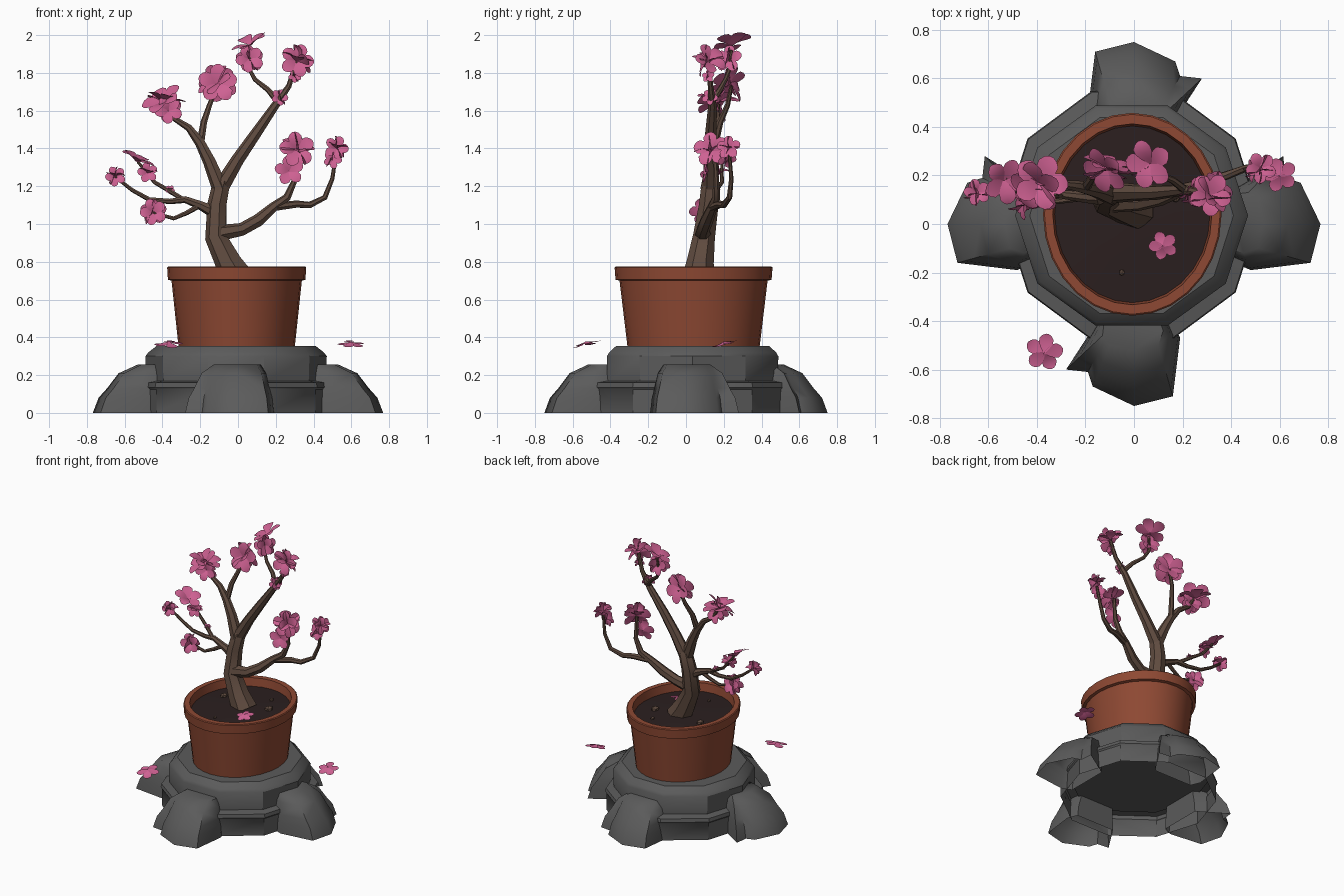
import bpy, bmesh, math, random
from mathutils import Vector, Matrix

random.seed(4)


def material(name, rgb):
    m = bpy.data.materials.new(name)
    m.diffuse_color = (*rgb, 1)
    return m


STONE = material("grey stone", (0.105, 0.105, 0.105))
CLAY = material("terracotta", (0.27, 0.066, 0.033))
SOIL = material("dark soil", (0.024, 0.014, 0.014))
BARK = material("brown bark", (0.115, 0.07, 0.05))
PINK = material("pink petal", (0.62, 0.12, 0.29))


def finish(name, bm, mat, angle=35, normals=True):
    if normals:
        bmesh.ops.recalc_face_normals(bm, faces=bm.faces[:])
    me = bpy.data.meshes.new(name)
    bm.to_mesh(me)
    bm.free()
    ob = bpy.data.objects.new(name, me)
    bpy.context.collection.objects.link(ob)
    me.materials.append(mat)
    bpy.ops.object.select_all(action='DESELECT')
    ob.select_set(True)
    bpy.context.view_layer.objects.active = ob
    bpy.ops.object.shade_smooth_by_angle(angle=math.radians(angle))
    return ob


def loft(bm, rings, cap_start=False, cap_end=False):
    vs = [[bm.verts.new(p) for p in ring] for ring in rings]
    for a, b in zip(vs, vs[1:]):
        for i in range(len(a)):
            j = (i + 1) % len(a)
            bm.faces.new((a[i], a[j], b[j], b[i]))
    if cap_start:
        bm.faces.new(vs[0][::-1])
    if cap_end:
        bm.faces.new(vs[-1])


def lathe(name, profile, sides, centre, mat, caps=(True, True)):
    """Elliptical turning; the profile holds (rx, ry, z)."""
    bm = bmesh.new()
    rings = []
    for rx, ry, z in profile:
        rings.append([(centre[0] + rx * math.cos(math.tau * i / sides),
                       centre[1] + ry * math.sin(math.tau * i / sides), z) for i in range(sides)])
    loft(bm, rings, *caps)
    return finish(name, bm, mat)


# Stepped ten-sided stone plinth, hollow underneath
C = (-0.01, 0.035)
lathe("plinth_lower_tier", [(0.52, 0.535, 0), (0.52, 0.535, 0.125), (0.53, 0.54, 0.135),
                            (0.525, 0.535, 0.16), (0.47, 0.475, 0.17)], 10, C, STONE, (False, False))
lathe("plinth_upper_tier", [(0.475, 0.475, 0.16), (0.48, 0.477, 0.30), (0.465, 0.465, 0.32),
                            (0.42, 0.425, 0.355)], 10, C, STONE)

# Four boulders: one shape blended from base outline to top outline, turned around the plinth
BASE = [(0.16, -0.40), (0.19, -0.47), (0.16, -0.71), (0.0, -0.75), (-0.17, -0.67), (-0.19, -0.61), (-0.28, -0.60),
        (-0.15, -0.40)]
TOP = [(0.10, -0.38), (0.12, -0.44), (0.10, -0.50), (0.0, -0.52), (-0.10, -0.50), (-0.12, -0.48), (-0.13, -0.46),
       (-0.12, -0.38)]
STEPS = [(0, 0), (0.08, 0.13), (0.13, 0.32), (0.21, 0.58), (0.255, 1)]
for side, turn, flip in (("front", 0, 1), ("back", 2, 1), ("left", 3, 1), ("right", 3, -1)):
    bm = bmesh.new()
    loft(bm, [[(*Vector(b).lerp(Vector(t), f), z) for b, t in zip(BASE, TOP)] for z, f in STEPS], False, True)
    stretch = 1.025 if turn == 3 else 1
    bmesh.ops.transform(bm, verts=bm.verts[:], matrix=Matrix.Diagonal((flip * stretch, 1, 1, 1))
                        @ Matrix.Rotation(turn * math.pi / 2, 4, 'Z'))
    finish("boulder_" + side, bm, STONE, 50)

# Oval clay pot with a thick rim, filled with soil
P = (-0.007, 0.04)
lathe("pot", [(0.308, 0.35, 0.352), (0.345, 0.392, 0.70), (0.364, 0.413, 0.705), (0.368, 0.418, 0.77),
              (0.362, 0.412, 0.775), (0.328, 0.373, 0.775), (0.318, 0.362, 0.70)], 28, P, CLAY, (True, False))
lathe("soil", [(0.322, 0.366, 0.715), (0.18, 0.2, 0.722), (0.05, 0.05, 0.727)], 28, P, SOIL, (False, True))
for i, (x, y, r) in enumerate([(-0.05, -0.2, 0.012), (-0.2, 0.12, 0.025), (0.17, 0.12, 0.028), (0.1, 0.25, 0.015)]):
    bm = bmesh.new()
    bmesh.ops.create_icosphere(bm, subdivisions=1, radius=r,
                               matrix=Matrix.Translation((x, y, 0.725)) @ Matrix.Diagonal((1, 1.2, 0.8, 1)))
    finish(f"pebble_{i}", bm, BARK, 20)


# Trunk and branches: tapering tubes, each point is (x, y, z, radius)
def tube(name, path, sides=7):
    pts = [Vector(p[:3]) for p in path]
    rings = []
    for i, p in enumerate(pts):
        t = (pts[min(i + 1, len(pts) - 1)] - pts[max(i - 1, 0)]).normalized()
        u = t.cross(Vector((0, 1, 0))).normalized()
        v = u.cross(t)
        r = path[i][3]
        rings.append([p + r * (u * math.cos(math.tau * k / sides) + v * math.sin(math.tau * k / sides))
                      for k in range(sides)])
    bm = bmesh.new()
    loft(bm, rings, True, True)
    finish(name, bm, BARK, 40)


tube("trunk", [(0.01, 0.065, 0.70, 0.09), (-0.045, 0.075, 0.79, 0.074), (-0.115, 0.095, 0.93, 0.060),
               (-0.11, 0.12, 1.10, 0.053), (-0.085, 0.13, 1.22, 0.048), (-0.07, 0.13, 1.26, 0.02)])
tube("right_upper_branch", [(-0.09, 0.13, 1.19, 0.045), (0.0, 0.13, 1.34, 0.036), (0.09, 0.13, 1.47, 0.031),
                            (0.20, 0.14, 1.63, 0.023), (0.27, 0.13, 1.73, 0.015), (0.31, 0.12, 1.86, 0.011)])
tube("top_twig", [(0.21, 0.14, 1.65, 0.018), (0.16, 0.18, 1.71, 0.015), (0.09, 0.21, 1.765, 0.012),
                  (0.06, 0.23, 1.82, 0.011), (0.07, 0.24, 1.92, 0.009)])
tube("left_upper_branch", [(-0.09, 0.12, 1.18, 0.045), (-0.15, 0.14, 1.33, 0.035), (-0.20, 0.15, 1.43, 0.028),
                           (-0.26, 0.16, 1.51, 0.02), (-0.34, 0.17, 1.56, 0.014), (-0.38, 0.17, 1.63, 0.01)])
tube("left_upper_twig", [(-0.20, 0.15, 1.42, 0.022), (-0.18, 0.18, 1.54, 0.018), (-0.15, 0.22, 1.63, 0.014),
                         (-0.11, 0.24, 1.73, 0.010)])
tube("left_lower_branch", [(-0.12, 0.11, 1.06, 0.035), (-0.20, 0.11, 1.10, 0.024), (-0.28, 0.12, 1.13, 0.019),
                           (-0.36, 0.13, 1.12, 0.015), (-0.47, 0.14, 1.13, 0.013), (-0.56, 0.14, 1.18, 0.011),
                           (-0.65, 0.13, 1.25, 0.008)])
tube("left_lower_twig", [(-0.29, 0.12, 1.13, 0.014), (-0.37, 0.16, 1.18, 0.012), (-0.44, 0.19, 1.22, 0.011),
                         (-0.53, 0.19, 1.33, 0.008)])
tube("left_drooping_twig", [(-0.20, 0.11, 1.10, 0.015), (-0.27, 0.10, 1.06, 0.013), (-0.34, 0.09, 1.03, 0.011),
                            (-0.45, 0.09, 1.06, 0.008)])
tube("right_lower_branch", [(-0.10, 0.09, 0.95, 0.045), (0.02, 0.09, 0.97, 0.036), (0.11, 0.11, 1.02, 0.035),
                            (0.19, 0.14, 1.09, 0.027), (0.26, 0.16, 1.14, 0.022), (0.30, 0.16, 1.23, 0.016),
                            (0.30, 0.15, 1.39, 0.011)])
tube("right_lower_twig", [(0.20, 0.14, 1.09, 0.022), (0.31, 0.18, 1.105, 0.02), (0.38, 0.20, 1.10, 0.018),
                          (0.46, 0.23, 1.14, 0.015), (0.50, 0.24, 1.24, 0.012), (0.52, 0.23, 1.37, 0.009)])

# Five-petalled flower built from cupped petals
PETAL = [(0.0, 0.05), (0.25, 0.24), (0.5, 0.37), (0.72, 0.38), (0.9, 0.25), (1.0, 0.08)]


def flower(bm, pos, normal, r, cup=0.25):
    turn = Vector(normal).to_track_quat('Z', 'Y').to_matrix()
    spin = random.uniform(0, math.tau)
    for k in range(5):
        rot = turn @ Matrix.Rotation(spin + math.tau * k / 5, 3, 'Z')
        lift = cup * random.uniform(0.7, 1.4)
        rows = []
        for u, w in PETAL:
            h = lift * math.sin(u * 2.0) + 0.01 * k
            rows.append([bm.verts.new(Vector(pos) + rot @ (Vector((u, s * w, h + 0.08 * s * s * w)) * r))
                         for s in (-1, 0, 1)])
        for a, b in zip(rows, rows[1:]):
            for i in (0, 1):
                bm.faces.new((a[i], b[i], b[i + 1], a[i + 1]))


# Blossom clusters: position, radius, facing directions of their flowers
UP, FRONT, LEFT, RIGHT, BACK = (0.2, 0.1, 1), (0.1, -1, 0.2), (-1, -0.2, 0.4), (1, -0.3, 0.3), (0.2, 1, 0.3)
CLUSTERS = [
    ((-0.65, 0.13, 1.25), 0.055, (LEFT, FRONT, UP)),
    ((-0.54, 0.18, 1.33), 0.095, ((0.4, -0.2, 1),)),
    ((-0.48, 0.18, 1.27), 0.055, (FRONT, UP)),
    ((-0.45, 0.09, 1.06), 0.072, (FRONT, LEFT, BACK)),
    ((-0.36, 0.16, 1.18), 0.025, (UP, FRONT)),
    ((-0.39, 0.17, 1.64), 0.115, (UP, (-0.5, -0.6, 0.8))),
    ((-0.37, 0.16, 1.60), 0.075, (FRONT, BACK)),
    ((-0.11, 0.23, 1.74), 0.105, (FRONT, (-0.5, -0.4, 0.6), BACK)),
    ((0.07, 0.25, 1.945), 0.105, ((-0.45, -0.2, 1),)),
    ((0.06, 0.23, 1.87), 0.075, (FRONT, RIGHT, BACK)),
    ((0.31, 0.12, 1.86), 0.09, (UP, FRONT, (0.6, 0.4, 0.5))),
    ((0.30, 0.12, 1.78), 0.035, (FRONT, RIGHT)),
    ((0.22, 0.13, 1.67), 0.045, (FRONT, RIGHT)),
    ((0.31, 0.14, 1.39), 0.095, ((0.1, -0.4, 1), FRONT, RIGHT)),
    ((0.27, 0.12, 1.28), 0.078, (FRONT,)),
    ((0.52, 0.23, 1.40), 0.065, (RIGHT, UP, FRONT)),
    ((0.50, 0.22, 1.34), 0.05, (LEFT, FRONT)),
]
for i, (pos, r, faces) in enumerate(CLUSTERS):
    bm = bmesh.new()
    for n in faces:
        flower(bm, pos, n, r)
    finish(f"blossom_{i}", bm, PINK, 60, False)

# Fallen flowers on soil and around the plinth, petals drooping
for i, (pos, r) in enumerate([((-0.37, -0.53, 0.375), 0.078), ((0.60, 0.20, 0.375), 0.072),
                              ((0.12, -0.09, 0.75), 0.06)]):
    bm = bmesh.new()
    flower(bm, pos, (0, -0.2, 1), r, -0.2)
    finish(f"fallen_flower_{i}", bm, PINK, 60, False)
